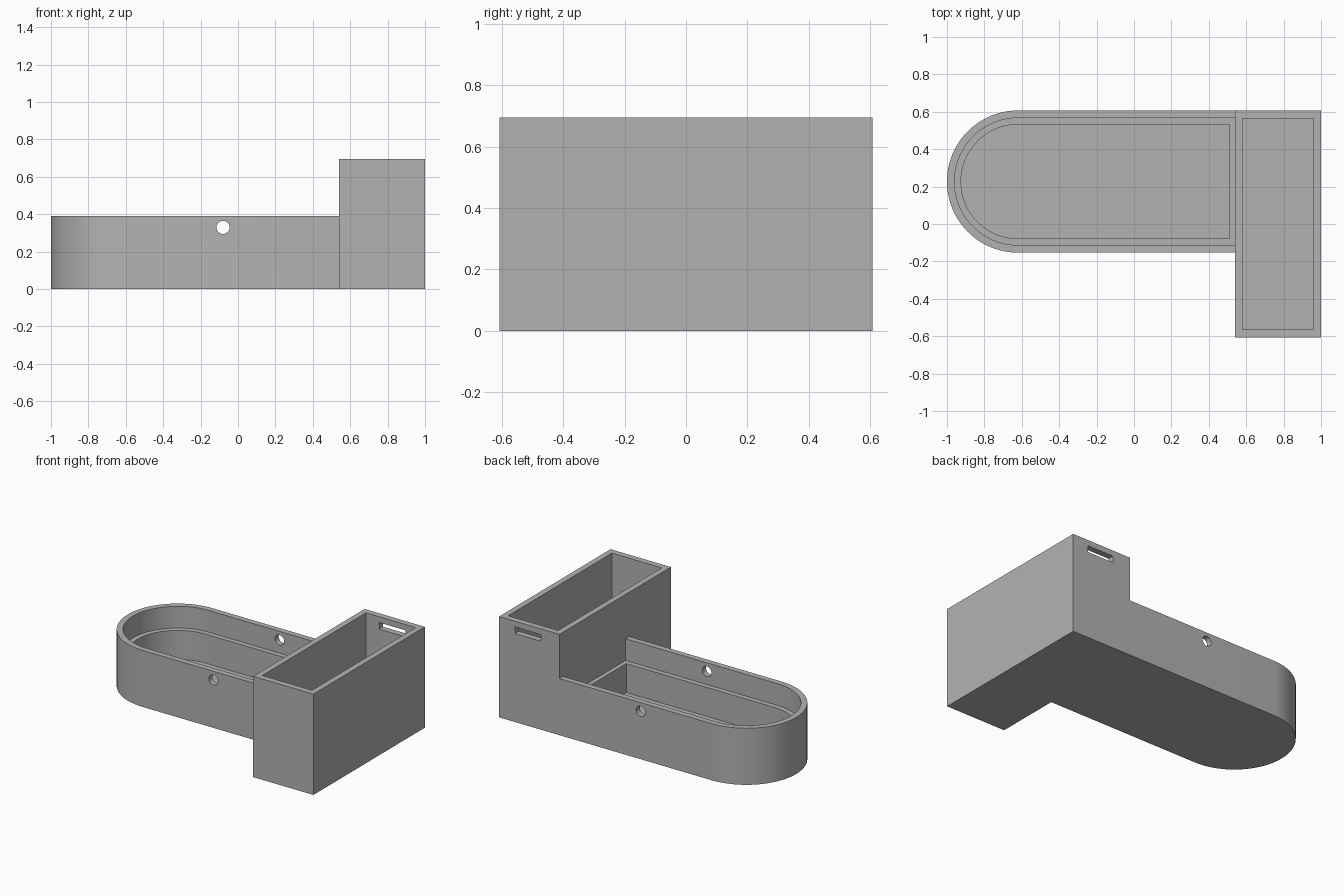
import bpy, bmesh, math
from mathutils import Matrix

if "Cube" in bpy.data.objects:
    bpy.data.objects.remove(bpy.data.objects["Cube"])

grey = bpy.data.materials.new("plain grey")
grey.use_nodes = True
colour = (0.45, 0.45, 0.45, 1)
grey.diffuse_color = colour
grey.node_tree.nodes["Principled BSDF"].inputs["Base Color"].default_value = colour


def add_object(name, bm):
    bmesh.ops.recalc_face_normals(bm, faces=bm.faces)
    mesh = bpy.data.meshes.new(name)
    bm.to_mesh(mesh)
    bm.free()
    mesh.materials.append(grey)
    obj = bpy.data.objects.new(name, mesh)
    bpy.context.collection.objects.link(obj)
    return obj


def prism(name, outline, z0, z1):
    bm = bmesh.new()
    face = bm.faces.new([bm.verts.new((x, y, z0)) for x, y in outline])
    top = bmesh.ops.extrude_face_region(bm, geom=[face])["geom"]
    bmesh.ops.translate(bm, vec=(0, 0, z1 - z0),
                        verts=[v for v in top if isinstance(v, bmesh.types.BMVert)])
    return add_object(name, bm)


def block(name, x0, x1, y0, y1, z0, z1):
    return prism(name, [(x0, y0), (x1, y0), (x1, y1), (x0, y1)], z0, z1)


def rounded_end(name, radius, x_end, z0, z1, steps=48):
    # straight sides with a half circle at the -x end
    cx, cy = -0.62, 0.227
    outline = [(x_end, cy - radius), (x_end, cy + radius)]
    for i in range(steps + 1):
        a = math.pi * (0.5 + i / steps)
        outline.append((cx + radius * math.cos(a), cy + radius * math.sin(a)))
    return prism(name, outline, z0, z1)


def cut(target, cutter):
    mod = target.modifiers.new("cut", "BOOLEAN")
    mod.operation = "DIFFERENCE"
    mod.solver = "EXACT"
    mod.object = cutter
    bpy.context.view_layer.objects.active = target
    bpy.ops.object.modifier_apply(modifier=mod.name)
    bpy.data.objects.remove(cutter)


# Low basin with a rounded end, a stepped ledge and a deep well
basin = rounded_end("basin", 0.38, 0.54, 0, 0.39)
cut(basin, rounded_end("ledge_cutter", 0.34, 0.6, 0.24, 0.5))
cut(basin, rounded_end("well_cutter", 0.305, 0.51, 0.04, 0.3))

# Round hole through both long walls
bm = bmesh.new()
bmesh.ops.create_cone(bm, cap_ends=True, segments=32, radius1=0.035, radius2=0.035,
                      depth=2, matrix=Matrix.Translation((-0.08, 0, 0.33))
                      @ Matrix.Rotation(math.pi / 2, 4, "X"))
cut(basin, add_object("hole_cutter", bm))

# Tall open box across the end, with a slot in its back wall
box = block("tall_box", 0.54, 1, -0.607, 0.607, 0, 0.695)
cut(box, block("box_cutter", 0.58, 0.96, -0.565, 0.565, 0.04, 0.8))
cut(box, block("slot_cutter", 0.68, 0.88, 0.5, 0.7, 0.61, 0.655))

# Smooth curves, sharp edges
for obj in (basin, box):
    bpy.ops.object.select_all(action="DESELECT")
    obj.select_set(True)
    bpy.context.view_layer.objects.active = obj
    bpy.ops.object.shade_smooth_by_angle(angle=math.radians(30))
